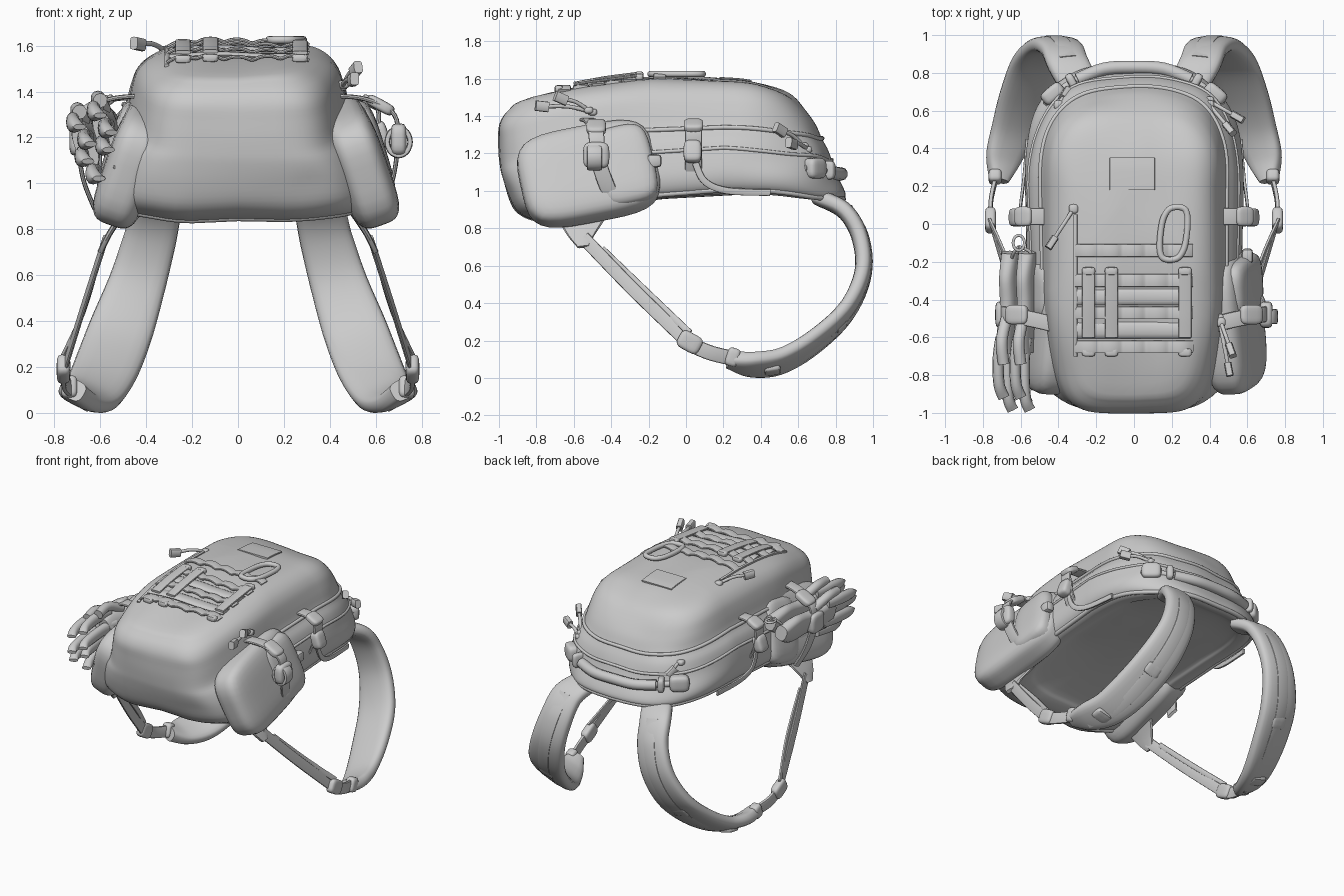
import bpy, bmesh, math
from mathutils import Vector, Euler, noise
from mathutils.bvhtree import BVHTree

if "Cube" in bpy.data.objects:
    bpy.data.objects.remove(bpy.data.objects["Cube"])


def make(name, bm):
    bmesh.ops.recalc_face_normals(bm, faces=bm.faces[:])
    me = bpy.data.meshes.new(name)
    bm.to_mesh(me)
    bm.free()
    ob = bpy.data.objects.new(name, me)
    bpy.context.collection.objects.link(ob)
    return ob


def spline(P, k, closed=False):
    n, out = len(P), []
    for i in range(n if closed else n - 1):
        idx = [(i + d) % n if closed else min(max(i + d, 0), n - 1) for d in (-1, 0, 1, 2)]
        a, b, c, d = [P[j] for j in idx]
        for s in range(k):
            t = s / k
            out.append(0.5 * (2 * b + (c - a) * t + (2 * a - 5 * b + 4 * c - d) * t * t
                              + (3 * b - a - 3 * c + d) * t ** 3))
    if not closed:
        out.append(P[-1])
    return out


def se(v, n):
    return math.copysign(abs(v) ** (2 / n), v)


def skin(rings, closed=False):
    bm = bmesh.new()
    R = [[bm.verts.new(p) for p in r] for r in rings]
    m = len(R[0])
    for i in range(len(R) if closed else len(R) - 1):
        a, b = R[i], R[(i + 1) % len(R)]
        for j in range(m):
            bm.faces.new((a[j], a[(j + 1) % m], b[(j + 1) % m], b[j]))
    if not closed:
        bm.faces.new(R[0])
        bm.faces.new(R[-1])
    return bm


def sweep(name, pts, w, t, side, k=5, n=4, seg=12, closed=False):
    """Band with half width w (or a 4th value per point) and half thickness t."""
    P = spline([Vector((*p[:3], p[3] if len(p) > 3 else w)) for p in pts], k, closed)
    C = [p.to_3d() for p in P]
    s0, s1 = [Vector(s) for s in (side if isinstance(side[0], tuple) else (side, side))]
    rings, m = [], len(C)
    for i, c in enumerate(C):
        T = (C[(i + 1) % m] - C[i - 1]) if closed else (C[min(i + 1, m - 1)] - C[max(i - 1, 0)])
        T.normalize()
        S = s0.lerp(s1, i / (m - 1))
        S = (S - T * S.dot(T)).normalized()
        N = T.cross(S)
        rings.append([c + S * P[i][3] * se(math.cos(a), n) + N * t * se(math.sin(a), n)
                      for a in [2 * math.pi * j / seg for j in range(seg)]])
    return make(name, skin(rings, closed))


def tube(name, pts, r, side=(0, 0, 1), closed=False, k=5):
    return sweep(name, pts, r, r, side, k=k, n=2, seg=10, closed=closed)


def pillow(name, loc, half, rot=(0, 0, 0), n=5, cuts=5):
    bm = bmesh.new()
    bmesh.ops.create_cube(bm, size=2)
    bmesh.ops.subdivide_edges(bm, edges=bm.edges[:], cuts=cuts, use_grid_fill=True)
    E = Euler(rot).to_matrix()
    for v in bm.verts:
        v.co /= sum(abs(c) ** n for c in v.co) ** (1 / n)
        v.co = E @ Vector([v.co[i] * half[i] for i in range(3)]) + Vector(loc)
    return make(name, bm)


# Main body: arch-shaped outlines stacked from the back panel to the front panel
def outline(h, w, y0, y1, seg=88):
    pts, yc = [], 0.2
    for j in range(seg):
        a = 2 * math.pi * j / seg
        n = 2.8 if math.sin(a) > 0 else 5
        s = se(math.sin(a), n)
        x, y = w * se(math.cos(a), n), yc + (y1 - yc if s > 0 else yc - y0) * s
        flare = min(max(-y - .2, 0), .4) * max(.36 - h, 0) * .6
        x *= 1 + flare
        z = 0.98 - 0.15 * (y - 0.25) ** 2 + h * (1 - 0.12 * y)
        f = noise.noise(Vector((x * 3.5, y * 2.5, z * 5)))
        pts.append(Vector((x * (1 + 0.035 * f), y + 0.012 * f, z + 0.02 * f)))
    return pts


levels = [(.03, .02, .17, .23), (.03, .2, -.2, .45), (.03, .4, -.58, .7), (.015, .45, -.66, .77),
          (.015, .51, -.74, .81), (.05, .56, -.83, .85), (.12, .575, -.91, .84), (.22, .56, -.955, .795),
          (.31, .53, -.98, .76), (.375, .487, -.99, .725), (.47, .46, -1.0, .69), (.55, .435, -1.0, .635),
          (.605, .39, -.95, .56), (.635, .31, -.84, .43), (.645, .15, -.3, .3), (.645, .02, .17, .23)]
bm = skin([outline(*l) for l in spline([Vector(l) for l in levels], 4)])
bvh = BVHTree.FromBMesh(bm)
make("pack_body", bm)


def top(x, y, lift=0.0):
    return (x, y, bvh.ray_cast(Vector((x, y, 3)), Vector((0, 0, -1)))[0].z + lift)


# Zip seams over the top end and sides, and piping round the back panel
for nm, lv, r in (("front_zip", (.375, .489, -.985, .727), .012), ("main_zip", (.26, .548, -.965, .78), .01)):
    loop = outline(*lv)
    tube(nm, [p for p in loop[66:] + loop[:66] if p.y > -.7], r, k=1)
tube("back_piping", outline(.035, .543, -.79, .837), .015, closed=True, k=1)

# Front webbing grid with looped rows and vertical straps
for y in (-.14, -.3, -.47, -.65):
    sweep("webbing_row", [top(-.31 + .031 * i, y, .004 + .014 * abs(math.sin(i * math.pi / 4)))
                          for i in range(21)], .034, .008, (0, 1, 0), k=3)
for y in (-.385, -.56):
    sweep("rolled_fold", [top(x, y, .0) for x in (-.3, -.1, .1, .3)], .045, .016, (0, 1, 0), n=2)
for x in (-.24, -.12, .27):
    sweep("webbing_strap", [top(x, y, .022) for y in (-.26, -.4, -.5, -.6)], .034, .008, (1, 0, 0))
    for y in (-.25, -.68):
        pillow("webbing_clip", top(x, y, .014), (.035, .022, .018), n=4, cuts=3)
sweep("panel_edge", [top(-.31, y, .004) for y in (.05, -.2, -.5, -.7)], .01, .008, (1, 0, 0))
sweep("patch", [top(-.01, y, .003) for y in (.18, .24, .3, .35)], .12, .006, (1, 0, 0), n=8, seg=16)

# Carabiner clipped to the top row
zc = top(.21, -.05)[2] + .02
tube("carabiner", [(.21 + .07 * se(math.cos(a), 3) + .02 * math.sin(a), -.05 + .14 * se(math.sin(a), 2.6), zc)
                   for a in [2 * math.pi * i / 16 for i in range(16)]], .017, closed=True, k=3)


# Zip pulls: cord with a moulded end
def pull(a, b):
    a, b = Vector(a), Vector(b)
    mid = (a + b) / 2 + Vector((0, 0, .015))
    tube("pull_cord", [a, mid, b], .011)
    d = (b - a).normalized()
    sweep("pull_end", [b - d * .025, b + d * .045], .028, .02, (0, 0, 1), n=4)
    pillow("pull_slider", a, (.025, .025, .018), n=3, cuts=3)


for a, b in (((-.32, .08, 1.59), (-.43, -.09, 1.615)), ((.45, -.5, 1.43), (.5, -.76, 1.46)),
             ((.46, -.52, 1.44), (.51, -.66, 1.5)), ((.40, .63, 1.25), (.5, .51, 1.33)),
             ((.40, .65, 1.23), (.54, .57, 1.26)), ((-.40, .63, 1.25), (-.37, .68, 1.2))):
    pull(a, b)

# Grab handle with end loops
tube("grab_handle", [(-.3, .765, 1.11), (-.16, .82, 1.1), (0, .83, 1.1), (.16, .82, 1.1), (.3, .765, 1.11)], .036)

for s in (1, -1):
    tube("handle_strap", [(.47 * s, .63, 1.13), (.36 * s, .73, 1.12), (.25 * s, .79, 1.11)], .02)
    pillow("handle_buckle", (.43 * s, .69, 1.13), (.065, .04, .055), (0, 0, -.7 * s), n=4)
    pillow("handle_keeper", (.33 * s, .755, 1.12), (.022, .045, .05), (0, 0, -.5 * s), n=4)

    # Padded shoulder strap with an outer webbing layer
    path = [(.28, .72, .97, .1), (.35, .85, .9, .11), (.385, .93, .76, .115), (.44, .945, .57, .125),
            (.51, .86, .37, .14), (.575, .69, .205, .14), (.635, .51, .1, .125), (.69, .35, .082, .1),
            (.715, .23, .11, .05)]
    tilt = ((s, 0, 0), (.85 * s, 0, .5))
    sweep("shoulder_strap", [(x * s, y, z, w) for x, y, z, w in path], .1, .045, tilt, k=6, n=3, seg=20)
    outer = []
    for x, y, z, w in path[:-1]:
        d = Vector((0, y - .45, z - .6)).normalized() * .04
        outer.append((x * s, y + d.y, z + d.z))
    sweep("strap_webbing", outer[1:], .045, .009, tilt, k=6)
    for x, y, z, r in ((.535, .82, .29, .85), (.66, .46, .06, .15)):
        pillow("strap_keeper", (x * s, y, z), (.06, .045, .03), (r, -.25 * s, 0), n=5, cuts=4)

    # Lower adjuster webbing, corner tab and buckle
    sweep("corner_tab", [(.5 * s, -.56, .88, .14), (.56 * s, -.56, .79, .085), (.6 * s, -.55, .71, .03)],
          .1, .013, (0, 1, 0))
    sweep("adjuster_webbing", [(.58 * s, -.55, .76), (.67 * s, -.28, .48), (.76 * s, .02, .19)],
          .036, .009, (0, .7, .7))
    sweep("adjuster_tail", [(.6 * s, -.45, .7), (.67 * s, -.2, .46), (.765 * s, .02, .25)], .018, .008, (0, .7, .7))
    sweep("adjuster_end", [(.76 * s, .02, .19), (.755 * s, .14, .14), (.71 * s, .32, .1)], .04, .012, (0, .4, .9))
    pillow("adjuster_buckle", (.76 * s, .02, .2), (.03, .065, .05), (-.5, 0, 0), n=4)
    pillow("adjuster_ladder", (.735 * s, .25, .12), (.035, .035, .05), (-.3, 0, 0), n=4)

    # Upper compression strap
    sweep("compression_strap", [(.44 * s, .04, 1.38), (.54 * s, .04, 1.375), (.61 * s, .04, 1.33),
                                (.6 * s, .04, 1.2), (.56 * s, .04, 1.1)], .045, .01, (0, 1, 0))
    pillow("compression_buckle", (.62 * s, .035, 1.22), (.035, .048, .06), (0, -.3 * s, 0), n=4)
    pillow("compression_ladder", (.585 * s, .04, 1.36), (.05, .052, .022), (0, .5 * s, 0), n=4)
    sweep("strap_tail", [(.6 * s, .05, 1.16), (.6 * s, .1, 1.06), (.585 * s, .22, 1.01), (.565 * s, .45, 1.0)],
          .018, .008, (0, .7, .7))

    # Side pocket with lower compression strap, leaning in towards the body
    dx = 0 if s > 0 else .07
    pillow("side_pocket", ((.525 - dx) * s, -.52, 1.1), (.115, .37, .26), (.2, -.34 * s, .03 * s), n=4, cuts=9)
    pillow("pocket_panel", ((.56 - dx) * s, -.33, 1.14), (.085, .16, .22), (.22, -.3 * s, 0), n=4, cuts=7)
    sweep("pocket_strap", [(.43 * s, -.53, 1.39), (.56 * s, -.5, 1.375), (.68 * s, -.48, 1.31), (.695 * s, -.47, 1.18),
                           (.675 * s, -.42, 1.03), (.63 * s, -.36, .91)], .042, .01, (0, 1, 0))
    pillow("pocket_ladder", (.62 * s, -.48, 1.35), (.065, .052, .025), (0, .5 * s, 0), n=4)
    pillow("pocket_buckle", (.7 * s, -.48, 1.2), (.035, .07, .07), n=4)

# Rolled strap end hanging on the right buckle
sweep("strap_roll", [(.7 + .05 * math.cos(a), -.49, 1.19 + .06 * math.sin(a))
                     for a in [math.pi * i / 4 for i in range(8)]], .04, .012, (0, 1, 0), closed=True, k=3)
pillow("pocket_tag", (.6, -.17, 1.17), (.03, .04, .035), n=4, cuts=3)

# Pair of gloves hung from a ring on the left side
tube("glove_ring", [(-.61 + .03 * math.cos(a), -.1 + .04 * math.sin(a), 1.33)
                    for a in [math.pi * i / 4 for i in range(8)]], .008, closed=True, k=3)
for gx, gz in ((-.655, 1.2), (-.565, 1.25)):
    tube("glove_cord", [(-.61, -.12, 1.33), (gx * .97, -.15, 1.31), (gx, -.2, gz + .05)], .009)
    sweep("glove_cuff", [(gx, -.15, gz + .03, .05), (gx, -.28, gz + .01, .1), (gx, -.44, gz, .085),
                         (gx - .01, -.58, gz - .02, .11), (gx - .01, -.68, gz - .03, .1)],
          .1, .045, (-.35, 0, .94), n=2.6, seg=16)
    for i in range(4):
        z, L = gz - .14 + .075 * i, (.87, .95, .985, .92)[i]
        x = gx + .035 - .018 * i - (.03 if i % 2 else 0)
        sweep("glove_finger", [(x, -.6, z, .034), (x - .015, -.72, z - .005, .04), (x - .01, -L + .07, z - .02, .036),
                               (x + .015, -L, z - .03, .012)], .035, .03, (0, 0, 1), n=2.2)
    tube("glove_thumb", [(gx - .02, -.5, gz + .08), (gx - .045, -.62, gz + .13), (gx - .035, -.74, gz + .12)], .032)

# Rest the lowest strap on the ground and smooth everything
obs = [o for o in bpy.context.scene.objects if o.type == 'MESH']
low = min(v.co.z for o in obs for v in o.data.vertices)
for o in obs:
    for v in o.data.vertices:
        v.co.z -= low
    o.select_set(True)
bpy.context.view_layer.objects.active = obs[0]
bpy.ops.object.shade_smooth_by_angle(angle=math.radians(40))
